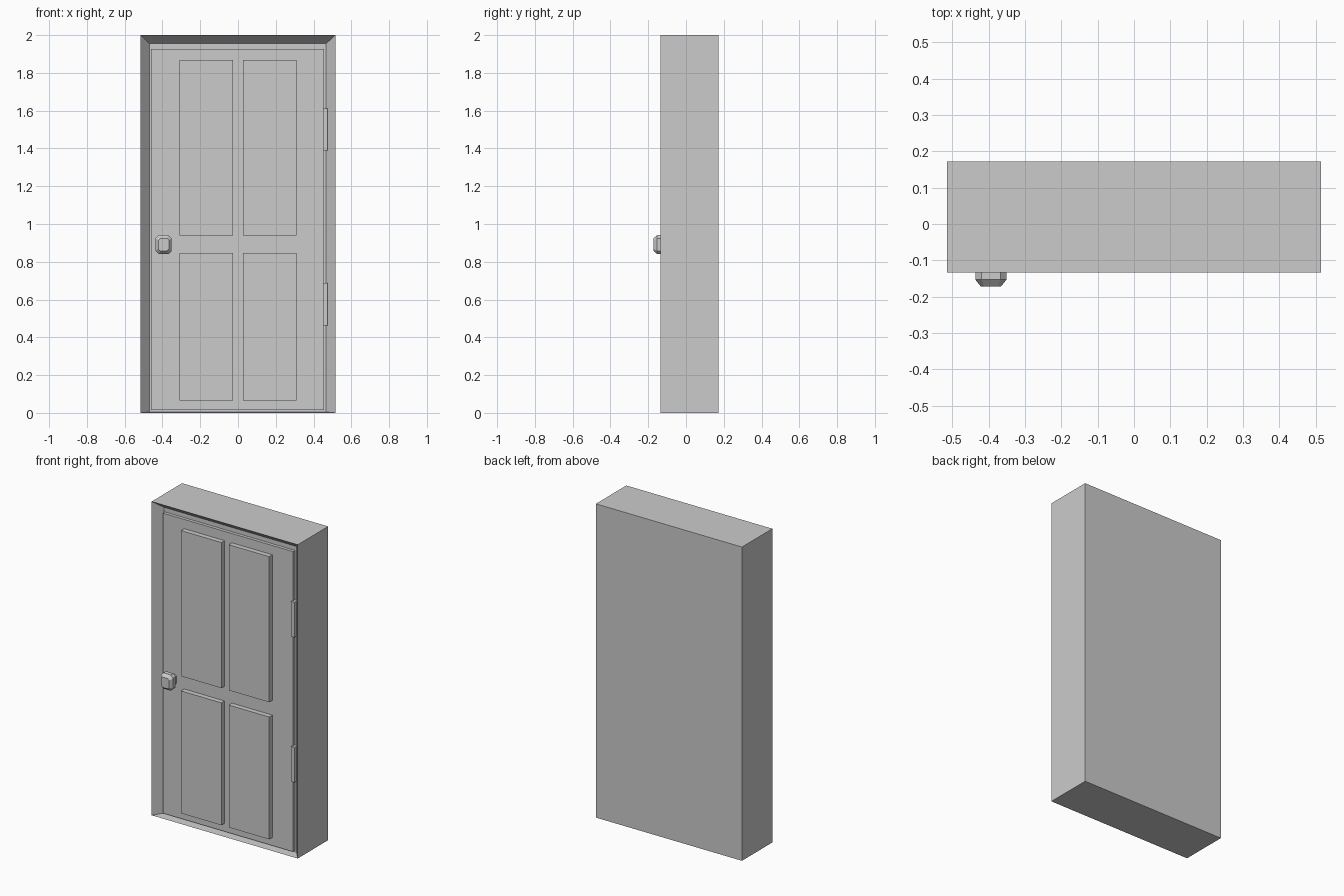
import bpy, bmesh, math

if "Cube" in bpy.data.objects:
    bpy.data.objects.remove(bpy.data.objects["Cube"])


def loft(name, rings):
    """Join successive rings of points into a closed flat-faced solid."""
    bm = bmesh.new()
    loops = [[bm.verts.new(p) for p in ring] for ring in rings]
    n = len(loops[0])
    for a, b in zip(loops, loops[1:]):
        for i in range(n):
            j = (i + 1) % n
            bm.faces.new((a[i], a[j], b[j], b[i]))
    bm.faces.new(loops[0][::-1])
    bm.faces.new(loops[-1])
    bmesh.ops.recalc_face_normals(bm, faces=bm.faces)
    mesh = bpy.data.meshes.new(name)
    bm.to_mesh(mesh)
    bm.free()
    obj = bpy.data.objects.new(name, mesh)
    bpy.context.collection.objects.link(obj)
    return obj


def rect(x0, x1, z0, z1, y):
    return [(x0, y, z0), (x1, y, z0), (x1, y, z1), (x0, y, z1)]


def box(name, x0, x1, z0, z1, front, back):
    return loft(name, [rect(x0, x1, z0, z1, back), rect(x0, x1, z0, z1, front)])


def octagon(cx, cz, hx, hz, cut, y):
    """Rectangle with its four corners cut off."""
    pts = [(hx, hz - cut), (hx - cut, hz), (cut - hx, hz), (-hx, hz - cut),
           (-hx, cut - hz), (cut - hx, -hz), (hx - cut, -hz), (hx, cut - hz)]
    return [(cx + x, y, cz + z) for x, z in pts]


FRONT, BACK = -0.134, 0.172
RECESS, DOOR, PANEL = -0.078, -0.098, -0.130

# Solid surround whose front slopes inward to a recess
loft("frame", [rect(-0.515, 0.515, 0, 2, BACK),
               rect(-0.515, 0.515, 0, 2, FRONT),
               rect(-0.468, 0.467, 0.005, 1.955, RECESS)])

# Door leaf
box("door", -0.46, 0.456, 0.014, 1.927, DOOR, RECESS + 0.01)

# Four raised panels
for row, z0, z1 in (("lower", 0.066, 0.846), ("upper", 0.94, 1.868)):
    for side, x0, x1 in (("left", -0.311, -0.026), ("right", 0.026, 0.311)):
        box(f"panel_{row}_{side}", x0, x1, z0, z1, PANEL, DOOR + 0.01)

# Two hinges
for name, z0 in (("lower", 0.463), ("upper", 1.388)):
    box(f"hinge_{name}", 0.449, 0.474, z0, z0 + 0.224, -0.108, RECESS + 0.01)

# Faceted door knob
KX, KZ = -0.394, 0.891
loft("knob", [octagon(KX, KZ, 0.028, 0.033, 0.010, DOOR + 0.01),
              octagon(KX, KZ, 0.028, 0.033, 0.010, -0.112),
              octagon(KX, KZ, 0.043, 0.050, 0.017, -0.126),
              octagon(KX, KZ, 0.043, 0.050, 0.017, -0.153),
              octagon(KX, KZ, 0.028, 0.033, 0.010, -0.172)])
